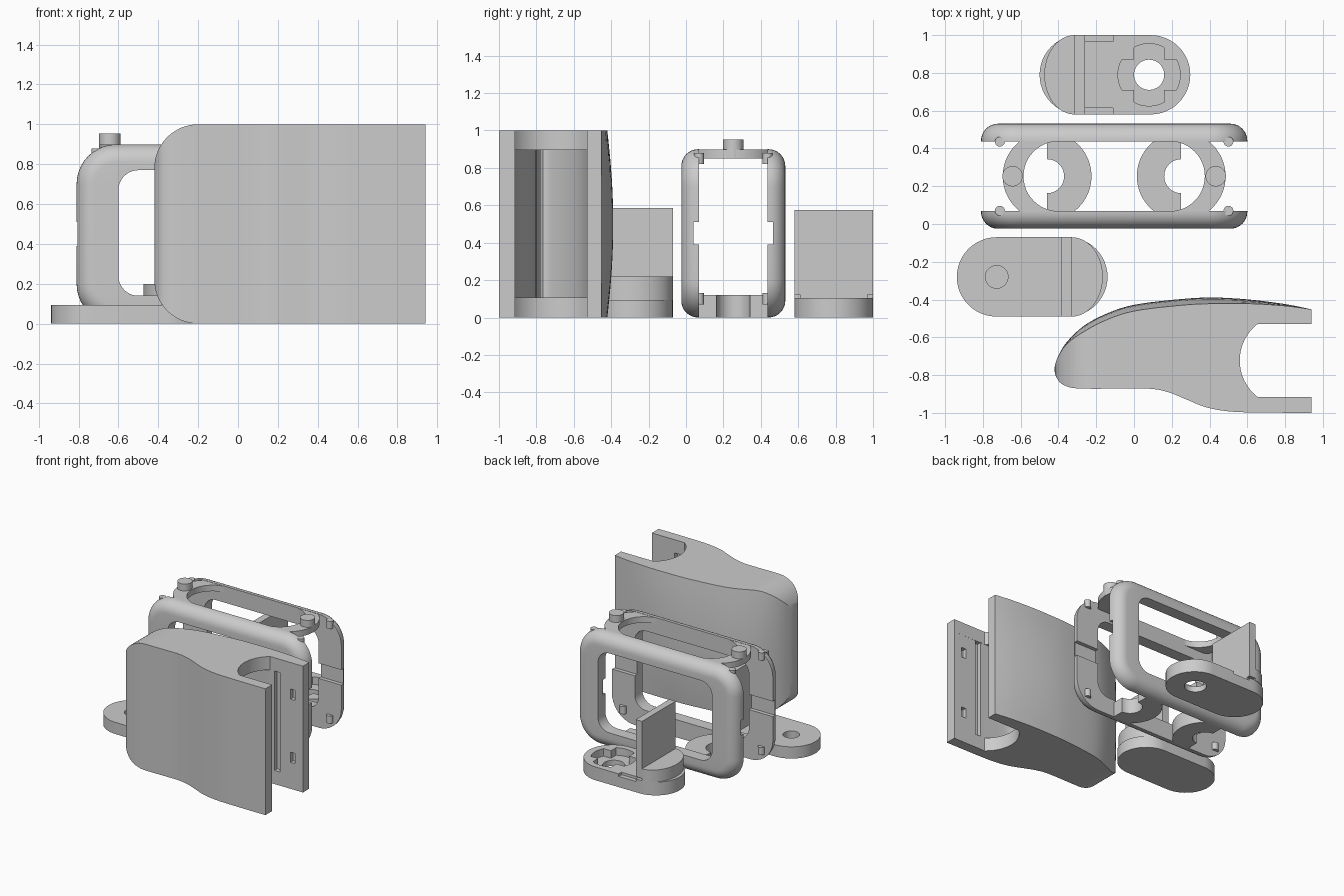
import bpy, bmesh, math
from mathutils import Vector

if "Cube" in bpy.data.objects:
    bpy.data.objects.remove(bpy.data.objects["Cube"])

grey = bpy.data.materials.new("plain_grey")
grey.diffuse_color = (0.6, 0.6, 0.6, 1)
grey.use_nodes = True
grey.node_tree.nodes["Principled BSDF"].inputs["Base Color"].default_value = grey.diffuse_color


def loft(name, rings, closed=False):
    """Skin equal-length rings; cap the ends, or join last to first."""
    bm = bmesh.new()
    vs = [[bm.verts.new(p) for p in r] for r in rings]
    n, m = len(rings[0]), len(rings)
    for i in range(m if closed else m - 1):
        a, b = vs[i], vs[(i + 1) % m]
        for j in range(n):
            k = (j + 1) % n
            bm.faces.new((a[j], a[k], b[k], b[j]))
    if not closed:
        bm.faces.new(vs[0])
        bm.faces.new(vs[-1])
    bmesh.ops.recalc_face_normals(bm, faces=bm.faces)
    me = bpy.data.meshes.new(name)
    bm.to_mesh(me)
    bm.free()
    me.materials.append(grey)
    ob = bpy.data.objects.new(name, me)
    bpy.context.collection.objects.link(ob)
    return ob


def prism(name, pts, z0, z1):
    return loft(name, [[(x, y, z) for x, y in pts] for z in (z0, z1)])


def box(name, x0, x1, y0, y1, z0, z1):
    return prism(name, [(x0, y0), (x1, y0), (x1, y1), (x0, y1)], z0, z1)


def arc(cx, cy, rx, a0, a1, n=24, ry=None):
    ry = ry or rx
    return [(cx + rx * math.cos(math.radians(a0 + (a1 - a0) * i / n)),
             cy + ry * math.sin(math.radians(a0 + (a1 - a0) * i / n))) for i in range(n + 1)]


def disc(name, cx, cy, r, z0, z1):
    return prism(name, arc(cx, cy, r, 0, 360, 40)[:-1], z0, z1)


def boolean(ob, cutter, op='DIFFERENCE'):
    cutter.hide_render = True
    mod = ob.modifiers.new("cut", 'BOOLEAN')
    mod.operation, mod.solver, mod.object = op, 'EXACT', cutter
    bpy.context.view_layer.objects.active = ob
    bpy.ops.object.modifier_apply(modifier=mod.name)
    bpy.data.objects.remove(cutter)


def spline(p, n=4):
    """Smooth open curve through the points."""
    p = [Vector(q) for q in p]
    out = []
    for i in range(len(p) - 1):
        a, b, c, d = p[max(i - 1, 0)], p[i], p[i + 1], p[min(i + 2, len(p) - 1)]
        for s in range(n):
            t = s / n
            q = 0.5 * (2 * b + (c - a) * t + (2 * a - 5 * b + 4 * c - d) * t * t
                       + (3 * b - a - 3 * c + d) * t ** 3)
            out.append((q.x, q.y))
    return out + [(p[-1].x, p[-1].y)]


def rrect(x0, x1, z0, z1, r, y):
    pts = []
    for cx, cz, a in ((x1 - r, z1 - r, 0), (x0 + r, z1 - r, 90),
                      (x0 + r, z0 + r, 180), (x1 - r, z0 + r, 270)):
        pts += [(x, y, z) for x, z in arc(cx, cz, r, a, a + 90, 10)]
    return pts


# ---- large curved cover ----
back = [(.94, -.452), (.8, -.424), (.6, -.399), (.4, -.389), (.2, -.402), (0, -.428),
        (-.13, -.468), (-.26, -.535), (-.36, -.63), (-.41, -.72)]
front = [(-.42, -.78), (-.40, -.83), (-.36, -.858), (-.29, -.871), (-.1, -.872), (.08, -.872),
         (.18, -.89), (.28, -.93), (.38, -.97), (.5, -.992), (.65, -.998), (.94, -1)]
outline = spline(back + front)
nb = 4 * len(back)


def cover_ring(z):
    ring = []
    for i, (x, y) in enumerate(outline):
        w = min(1, (.94 - x) / .5) * min(1, (x + .42) / .15) if i < nb else 0
        ring.append((x, y - .033 * max(w, 0) * (2 * z - 1) ** 2, z))
    return ring


cover = loft("cover", [cover_ring(i / 12) for i in range(13)])
side = [(1.2, -.1), (1.2, 1.1), (-.2, 1.1)]
side = arc(-.2, .22, .22, 270, 180, 16) + arc(-.2, .78, .22, 180, 90, 16) + [(1.2, 1), (1.2, 0)]
boolean(cover, loft("corner_cutter", [[(x, y, z) for x, z in side] for y in (-1.2, -.2)]), 'INTERSECT')
cavity = spline([(1, -.53), (.65, -.53), (.45, -.512), (.25, -.512), (.08, -.53), (-.08, -.57),
                 (-.22, -.65), (-.31, -.75), (-.27, -.79), (-.1, -.80), (.1, -.80), (.2, -.82),
                 (.3, -.86), (.4, -.9), (.52, -.915), (1, -.915)])
boolean(cover, prism("cavity_cutter", cavity, .108, .895))
a = math.degrees(math.asin(.1925 / .245))
mouth = arc(.805, -.7225, .245, 180 - a, 180 + a) + [(1, -.915), (1, -.53)]
boolean(cover, prism("mouth_cutter", mouth, -.1, 1.1))
for ya, yb in ((-.95, -.9), (-.54, -.495)):     # grooves and latch pockets
    boolean(cover, box("groove_cutter", .69, .74, ya, yb, .108, .895))
    for z in (.21, .71):
        boolean(cover, box("pocket_cutter", .83, .87, ya, yb, z, z + .08))

# ---- open frame: two rounded rails ----
CX, CY = -.105, .253
for s, label in ((1, "front"), (-1, "back")):
    Y = lambda d: CY - s * d                     # d = distance outward from the middle
    rings = [rrect(-.6, .4, .14, .77, .1, Y(.183)), rrect(-.81, .6, 0, .9, .2, Y(.183))]
    for i in range(9):
        t = math.radians(90 * i / 8)
        d = .09 * (1 - math.cos(t))
        rings.append(rrect(-.81 + d, .6 - d, d, .9 - d, .2 - d, Y(.188 + .09 * math.sin(t))))
    rings.append(rrect(-.6, .4, .14, .77, .1, Y(.278)))
    rail = loft(label + "_rail", rings, closed=True)
    y = sorted((Y(.17), Y(.213)))
    boolean(rail, box("notch_cutter", -1, 1, y[0], y[1], .39, .51))
    for x in (-.71, .5):                         # small locating pegs
        for z in (.07, .82):
            disc(label + "_rail_peg", x, Y(.183), .026, z, z + .06)

# ---- crescents, posts and lower cradles joining the rails ----
for m, label in ((1, "left"), (-1, "right")):
    X = lambda pts: [(CX + m * (x - CX), y) for x, y in pts]
    a = math.degrees(math.asin(.185 / .235))
    prism(label + "_top_crescent",
          X(arc(-.46, CY, .235, 180 - a, 180 + a) + arc(-.4, CY, .185, 270, 90)), .85, .898)
    prism(label + "_post", X(arc(-.643, CY, .054, 0, 360, 32)[:-1]), .85, .953)
    prism(label + "_cradle",
          X([(-.46, CY - .185)] + arc(-.46, CY, .235, -a, a) + [(-.46, CY + .185)]
            + arc(-.46, CY, .09, 90, -90)), 0, .12)


# ---- end plates with upright fins ----
def end_plate(label, x0, x1, cy, m, h, fin_in, fin_out, step_top, fin_top):
    """m = +1 when the stepped end points to +x."""
    r = .21
    plate = prism(label + "_plate", arc(x1 - r, cy, r, -90, 90) + arc(x0 + r, cy, r, 90, 270), 0, h)
    xa, xb = sorted((fin_in, fin_out))
    fin = box(label + "_fin", xa, xb, cy - r, cy + r, h - .002, fin_top)
    tip = (x1 if m > 0 else x0) - m * .025
    a0 = -90 if m > 0 else 90
    prism(label + "_step", arc(fin_out, cy, abs(tip - fin_out), a0, a0 + 180, 24, r), h - .002, step_top)
    for s in (-1, 1):                            # side grooves
        y = sorted((cy + s * .18, cy + s * .25))
        boolean(fin, box("groove_cutter", xa - .1, xb + .1, y[0], y[1], h - .01, h + .018))
    return plate


p = end_plate("front", -.938, -.14, -.28, 1, .093, -.385, -.33, .22, .585)
boolean(p, disc("socket_cutter", -.727, -.28, .06, .03, .2))

p = end_plate("back", -.5, .298, .79, -1, .105, -.26, -.315, .2, .575)
# cross-shaped twist-lock recess around a through hole
b = math.degrees(math.asin(.08 / .165))
cross = []
for q in (0, 90, 180, 270):
    cross += arc(.08, .79, .165, q - b, q + b, 8)
    k = math.radians(q + 45)
    cross.append((.08 + .113 * math.cos(k), .79 + .113 * math.sin(k)))
boolean(p, prism("cross_cutter", cross, .045, .2))
boolean(p, disc("hole_cutter", .08, .79, .08, -.1, .2))
for y in (.57, .965):
    boolean(p, box("edge_cutter", -.26, -.11, y, y + .045, .085, .2))

# smooth curved faces, keep edges crisp
for ob in bpy.context.scene.objects:
    ob.data.shade_smooth()
    ob.data.set_sharp_from_angle(angle=math.radians(30))
